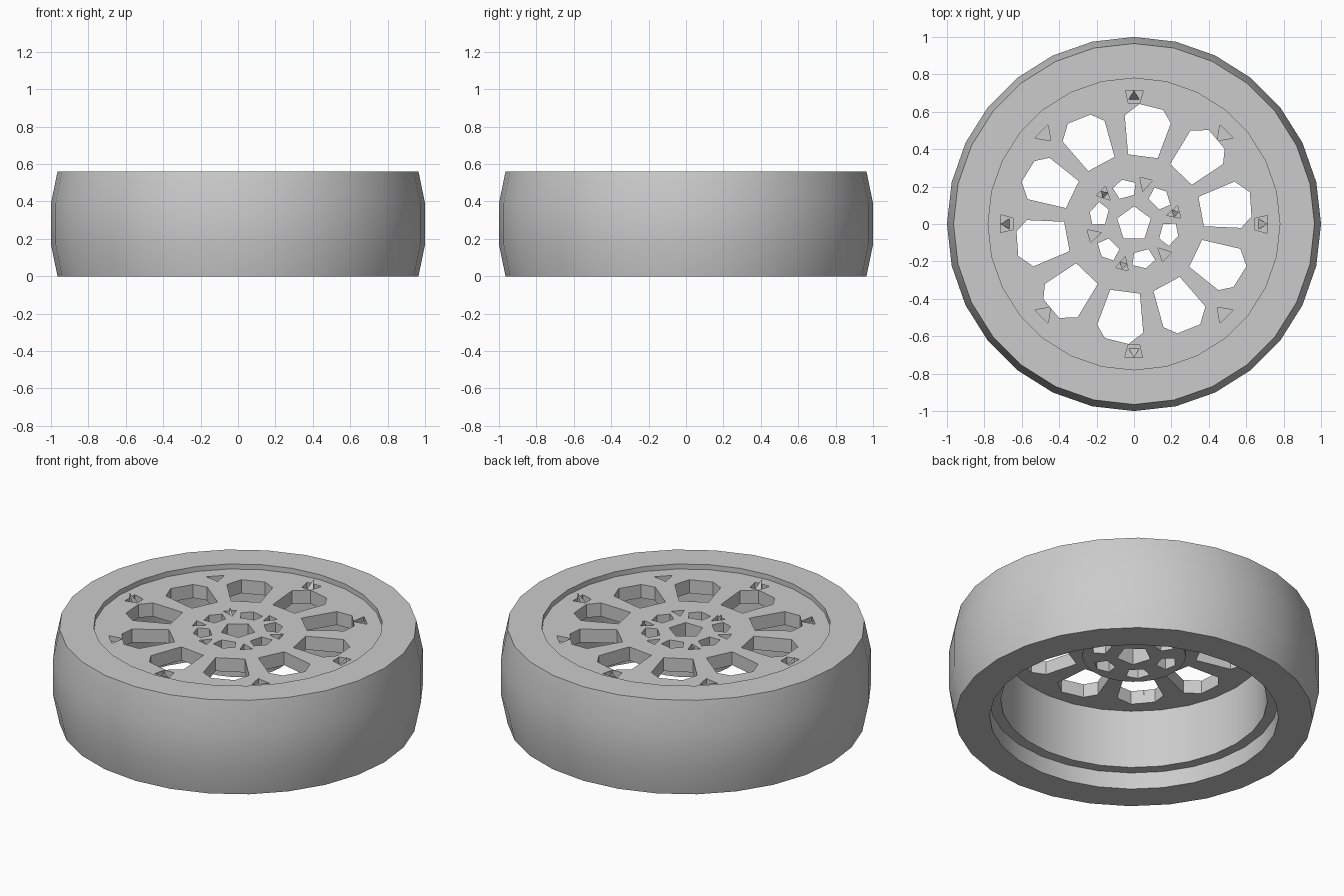
import bpy
import bmesh
from math import cos, sin, pi, radians

cube = bpy.data.objects.get("Cube")
if cube:
    bpy.data.objects.remove(cube, do_unlink=True)

SIDES = 28
FACE_Z = 0.53    # outer face of the wheel disc

grey = bpy.data.materials.new("plain_grey")
grey.use_nodes = True
grey.diffuse_color = (0.6, 0.6, 0.6, 1)
grey.node_tree.nodes["Principled BSDF"].inputs["Base Color"].default_value = (0.6, 0.6, 0.6, 1)


def add_object(name, bm):
    bmesh.ops.recalc_face_normals(bm, faces=bm.faces)
    mesh = bpy.data.meshes.new(name)
    bm.to_mesh(mesh)
    bm.free()
    mesh.materials.append(grey)
    obj = bpy.data.objects.new(name, mesh)
    bpy.context.collection.objects.link(obj)
    return obj


def lathe(name, profile):
    """Revolve a closed (radius, z) profile around the z axis."""
    bm = bmesh.new()
    rings = [[bm.verts.new((r * cos(2 * pi * i / SIDES), r * sin(2 * pi * i / SIDES), z))
              for r, z in profile] for i in range(SIDES)]
    n = len(profile)
    for i in range(SIDES):
        a, b = rings[i], rings[(i + 1) % SIDES]
        for j in range(n):
            k = (j + 1) % n
            if profile[j][0] or profile[k][0]:
                bm.faces.new((a[j], b[j], b[k], a[k]))
    bmesh.ops.remove_doubles(bm, verts=bm.verts, dist=1e-5)
    return add_object(name, bm)


def prism(bm, outline, angle, bottom, top):
    """Extrude a (radial, tangential) outline turned to the given angle."""
    c, s = cos(radians(angle)), sin(radians(angle))
    low, high = [[bm.verts.new((r * c - t * s, r * s + t * c, z)) for r, t in outline]
                 for z in (bottom, top)]
    bm.faces.new(low[::-1])
    bm.faces.new(high)
    for i in range(len(outline)):
        k = (i + 1) % len(outline)
        bm.faces.new((low[i], low[k], high[k], high[i]))


def spike(bm, radius, angle, size, bottom, top):
    """Small three-sided pyramid standing on the wheel face."""
    a = radians(angle)
    base = [bm.verts.new((radius * cos(a) + size * cos(a + k * 2 * pi / 3),
                          radius * sin(a) + size * sin(a + k * 2 * pi / 3), bottom))
            for k in range(3)]
    tip = bm.verts.new(((radius + size) * cos(a), (radius + size) * sin(a), top))
    bm.faces.new(base[::-1])
    for k in range(3):
        bm.faces.new((base[k], base[(k + 1) % 3], tip))


def cut(target, bm):
    """Subtract the cutter mesh and keep the result."""
    cutter = add_object("cutter", bm)
    cutter.hide_render = True
    mod = target.modifiers.new("cut", "BOOLEAN")
    mod.operation = "DIFFERENCE"
    mod.solver = "EXACT"
    mod.object = cutter
    bpy.context.view_layer.update()
    graph = bpy.context.evaluated_depsgraph_get()
    target_mesh = bpy.data.meshes.new_from_object(target.evaluated_get(graph))
    target.modifiers.clear()
    target.data = target_mesh
    bpy.data.objects.remove(cutter, do_unlink=True)


# Tyre with stepped inner barrel
tyre = lathe("tyre", [(0.965, 0), (1, 0.17), (1, 0.39), (0.965, 0.56), (0.78, 0.56),
                      (0.78, 0.45), (0.72, 0.45), (0.72, 0.1), (0.78, 0.1), (0.78, 0)])

# Wheel disc with a hub boss on the inside
disc = lathe("wheel_disc", [(0, FACE_Z), (0.78, FACE_Z), (0.78, 0.45),
                            (0.28, 0.45), (0.28, 0.38), (0, 0.38)])

# Through holes: ten windows, six hub openings and the five-sided bore
holes = bmesh.new()
window = [(0.365, -0.08), (0.56, -0.125), (0.625, -0.075),
          (0.64, 0.055), (0.57, 0.125), (0.365, 0.08)]
for i in range(10):
    prism(holes, window, 10.5 + 36 * i, 0.3, 0.6)
opening = [(0.15, -0.04), (0.21, -0.065), (0.245, 0), (0.215, 0.06), (0.15, 0.04)]
for i in range(6):
    prism(holes, opening, 45 + 60 * i, 0.3, 0.6)
bore = [(0.095 * cos(2 * pi * k / 5), 0.095 * sin(2 * pi * k / 5)) for k in range(5)]
prism(holes, bore, 90, 0.3, 0.6)
cut(disc, holes)

# Shallow pockets: four square and four three-cornered, plus small ones at the hub
pockets = bmesh.new()
square = [(0.645, -0.03), (0.715, -0.05), (0.715, 0.045), (0.645, 0.03)]
corner = [(0.63, 0), (0.7, -0.05), (0.7, 0.05)]
for i in range(4):
    prism(pockets, square, 90 * i, 0.49, 0.6)
    prism(pockets, corner, 45 + 90 * i, 0.5, 0.6)
notch = [(0.18, 0), (0.25, -0.035), (0.25, 0.035)]
for i in range(6):
    prism(pockets, notch, 15 + 60 * i, 0.48, 0.6)
cut(disc, pockets)

# Pointed studs around the rim and hub
studs = bmesh.new()
for i in range(4):
    spike(studs, 0.68, 90 * i, 0.035, 0.485, 0.56)
for i in range(3):
    spike(studs, 0.225, 15 + 120 * i, 0.025, 0.475, 0.55)
add_object("studs", studs)

# Smooth tread and barrel, crisp edges elsewhere
bpy.ops.object.select_all(action="DESELECT")
tyre.select_set(True)
bpy.context.view_layer.objects.active = tyre
bpy.ops.object.shade_smooth_by_angle(angle=radians(30))
